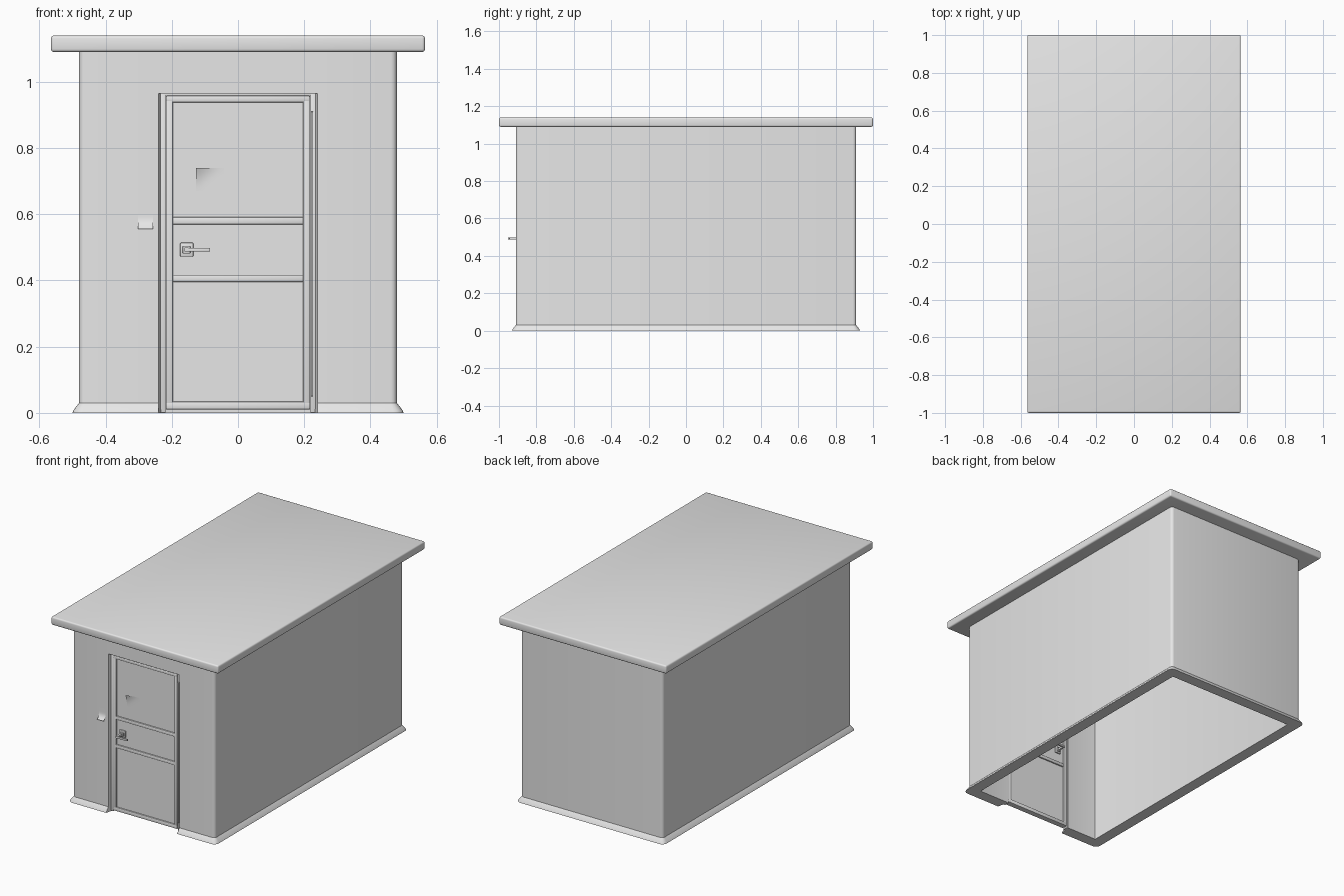
import bpy, bmesh, math
from mathutils import Vector

cube = bpy.data.objects.get("Cube")
if cube:
    bpy.data.objects.remove(cube, do_unlink=True)

grey = bpy.data.materials.new("plain_grey")
grey.use_nodes = True
grey.diffuse_color = (0.8, 0.8, 0.8, 1)
grey.node_tree.nodes["Principled BSDF"].inputs["Base Color"].default_value = (0.8, 0.8, 0.8, 1)


def finish(name, bm):
    """Turn a bmesh into a smooth-by-angle object."""
    bmesh.ops.recalc_face_normals(bm, faces=bm.faces)
    mesh = bpy.data.meshes.new(name)
    bm.to_mesh(mesh)
    bm.free()
    mesh.materials.append(grey)
    ob = bpy.data.objects.new(name, mesh)
    bpy.context.collection.objects.link(ob)
    bpy.ops.object.select_all(action='DESELECT')
    ob.select_set(True)
    bpy.context.view_layer.objects.active = ob
    bpy.ops.object.shade_smooth_by_angle(angle=math.radians(35))
    return ob


def box(name, low, high, bevel=0.0, segments=2):
    bm = bmesh.new()
    bmesh.ops.create_cube(bm, size=1)
    low, high = Vector(low), Vector(high)
    for v in bm.verts:
        v.co = (low + high) / 2 + v.co * (high - low)
    if bevel:
        bmesh.ops.bevel(bm, geom=bm.edges[:], offset=bevel, segments=segments,
                        profile=0.5, affect='EDGES')
    return finish(name, bm)


# Walls: an open-bottomed shell following a plan that stops at the doorway
WALL_X, WALL_Y, TOP, THICK = 0.48, 0.91, 1.1, 0.05
DOOR_X, DOOR_TOP = 0.24, 0.965


def plan(grow, radius, end_x):
    """Rounded rectangle path from one side of the doorway to the other."""
    x, y = WALL_X + grow, WALL_Y + grow
    pts = [(end_x, -y)]
    for i, (sx, sy) in enumerate([(1, -1), (1, 1), (-1, 1), (-1, -1)]):
        for k in range(5):
            a = math.radians(-90 + 90 * i + 22.5 * k)
            pts.append((sx * (x - radius) + radius * math.cos(a),
                        sy * (y - radius) + radius * math.sin(a)))
    return pts + [(-end_x, -y)]


bm = bmesh.new()
sections = [
    (plan(-THICK, 0.002, 0.225), 0),
    (plan(0.02, 0.03, DOOR_X), 0),
    (plan(0.018, 0.03, DOOR_X), 0.007),
    (plan(0, 0.018, DOOR_X), 0.03),
    (plan(0, 0.018, DOOR_X), TOP),
    (plan(-THICK, 0.002, 0.225), TOP),
]
loops = [[bm.verts.new((x, y, z)) for x, y in path] for path, z in sections]
for a, b in zip(loops, loops[1:] + loops[:1]):
    for i in range(len(a) - 1):
        bm.faces.new((a[i], a[i + 1], b[i + 1], b[i]))
for end in (0, -1):
    bm.faces.new([loop[end] for loop in loops])
finish("walls", bm)

box("door_lintel", (-DOOR_X, -WALL_Y, DOOR_TOP), (DOOR_X, -WALL_Y + THICK, TOP))

# Flat roof slab with softened edges
box("roof", (-0.565, -1, 1.09), (0.565, 1, 1.14), 0.009, 3)

# Door: slab with matching mouldings and handles on both faces
DOOR_Y, DOOR_HALF = -0.88, 0.01
box("door_slab", (-0.218, DOOR_Y - DOOR_HALF, 0.01),
    (0.218, DOOR_Y + DOOR_HALF, 0.958))


def on_door(name, x0, x1, z0, z1, near, far, bevel=0.0):
    """Add a part on both faces, near and far measured out from the slab."""
    for label, side in (("outer", -1), ("inner", 1)):
        ys = sorted(DOOR_Y + side * (DOOR_HALF + d) for d in (near, far))
        box(label + "_" + name, (x0, ys[0], z0), (x1, ys[1], z1), bevel)


on_door("top_moulding", -0.218, 0.218, 0.938, 0.958, -0.004, 0.008, 0.004)
on_door("bottom_moulding", -0.218, 0.218, 0.01, 0.034, -0.004, 0.008, 0.004)
on_door("right_moulding", -0.218, -0.196, 0.01, 0.958, -0.004, 0.008, 0.004)
on_door("left_moulding", 0.196, 0.218, 0.01, 0.958, -0.004, 0.008, 0.004)
for name, z in (("upper_rail", 0.58), ("lower_rail", 0.406)):
    on_door(name, -0.198, 0.198, z - 0.011, z + 0.011, -0.004, 0.008, 0.004)

on_door("handle_plate", -0.175, -0.135, 0.472, 0.514, -0.002, 0.008, 0.003)
on_door("handle_collar", -0.167, -0.144, 0.481, 0.504, 0.006, 0.016, 0.002)
on_door("handle_stem", -0.161, -0.149, 0.487, 0.499, 0.014, 0.062)
on_door("handle_lever", -0.161, -0.084, 0.487, 0.498, 0.052, 0.062, 0.002)

# Door surround, set back in the doorway
for side in (-1, 1):
    xs = sorted((side * 0.219, side * 0.236))
    box("left_door_post" if side > 0 else "right_door_post",
        (xs[0], -0.892, 0), (xs[1], -0.862, DOOR_TOP), 0.002)
box("door_head", (-0.236, -0.892, 0.957), (0.236, -0.862, DOOR_TOP + 0.005), 0.002)
box("hinge_strip", (0.22, -0.902, 0.05), (0.227, -0.888, 0.91), 0.002)


# Lifted flakes of paint: a thin sheet curling off at one edge or corner
def flake(name, centre, width, height, lift):
    bm = bmesh.new()
    n = 6
    rows = []
    for j in range(n + 1):
        rows.append([])
        for i in range(n + 1):
            u, v = i / n, j / n
            rows[-1].append(bm.verts.new((centre[0] + (u - 0.5) * width,
                                          centre[1] - lift(u, v),
                                          centre[2] + (v - 0.5) * height)))
    for a, b in zip(rows, rows[1:]):
        for i in range(n):
            bm.faces.new((a[i], a[i + 1], b[i + 1], b[i]))
    finish(name, bm)


flake("wall_paint_flake", (-0.28, -0.911, 0.59), 0.045, 0.07,
      lambda u, v: 0.018 * max(0, 1 - 2 * v) ** 2)
flake("door_paint_flake", (-0.085, -0.891, 0.705), 0.085, 0.07,
      lambda u, v: 0.014 * max(0, v - u) ** 2)
